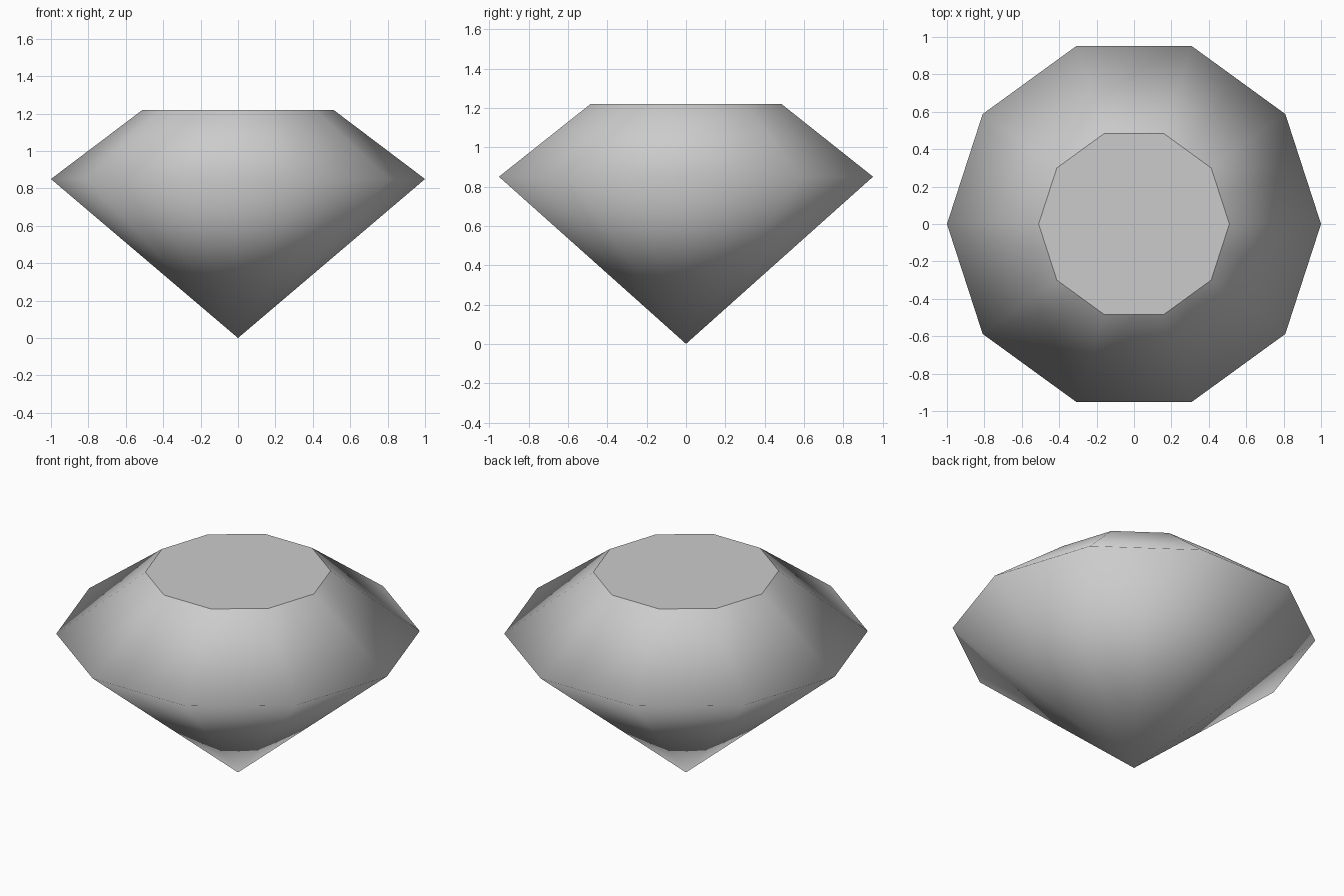
import bpy, bmesh, math

if "Cube" in bpy.data.objects:
    bpy.data.objects.remove(bpy.data.objects["Cube"])

SIDES = 10
GIRDLE_R, GIRDLE_Z = 1.0, 0.85
TABLE_R, TABLE_Z = 0.51, 1.22

bm = bmesh.new()


def ring(radius, z):
    """Decagon outline with a point at each corner and each side midpoint."""
    verts = []
    for i in range(SIDES * 2):
        a = math.pi * i / SIDES
        r = radius * (math.cos(math.pi / SIDES) if i % 2 else 1.0)
        verts.append(bm.verts.new((r * math.cos(a), r * math.sin(a), z)))
    return verts


# pavilion (lower cone) and crown (upper slope)
culet = bm.verts.new((0, 0, 0))
girdle = ring(GIRDLE_R, GIRDLE_Z)
table = ring(TABLE_R, TABLE_Z)
n = len(girdle)
for i in range(n):
    j = (i + 1) % n
    bm.faces.new((culet, girdle[j], girdle[i]))
    bm.faces.new((girdle[i], girdle[j], table[j], table[i]))
for f in bm.faces:
    f.smooth = True

# flat table on top, with a crisp rim
top = bm.faces.new(table)
top.smooth = False
for e in top.edges:
    e.smooth = False

bmesh.ops.recalc_face_normals(bm, faces=bm.faces[:])
mesh = bpy.data.meshes.new("cut_gem")
bm.to_mesh(mesh)
bm.free()
gem = bpy.data.objects.new("cut_gem", mesh)
bpy.context.collection.objects.link(gem)
